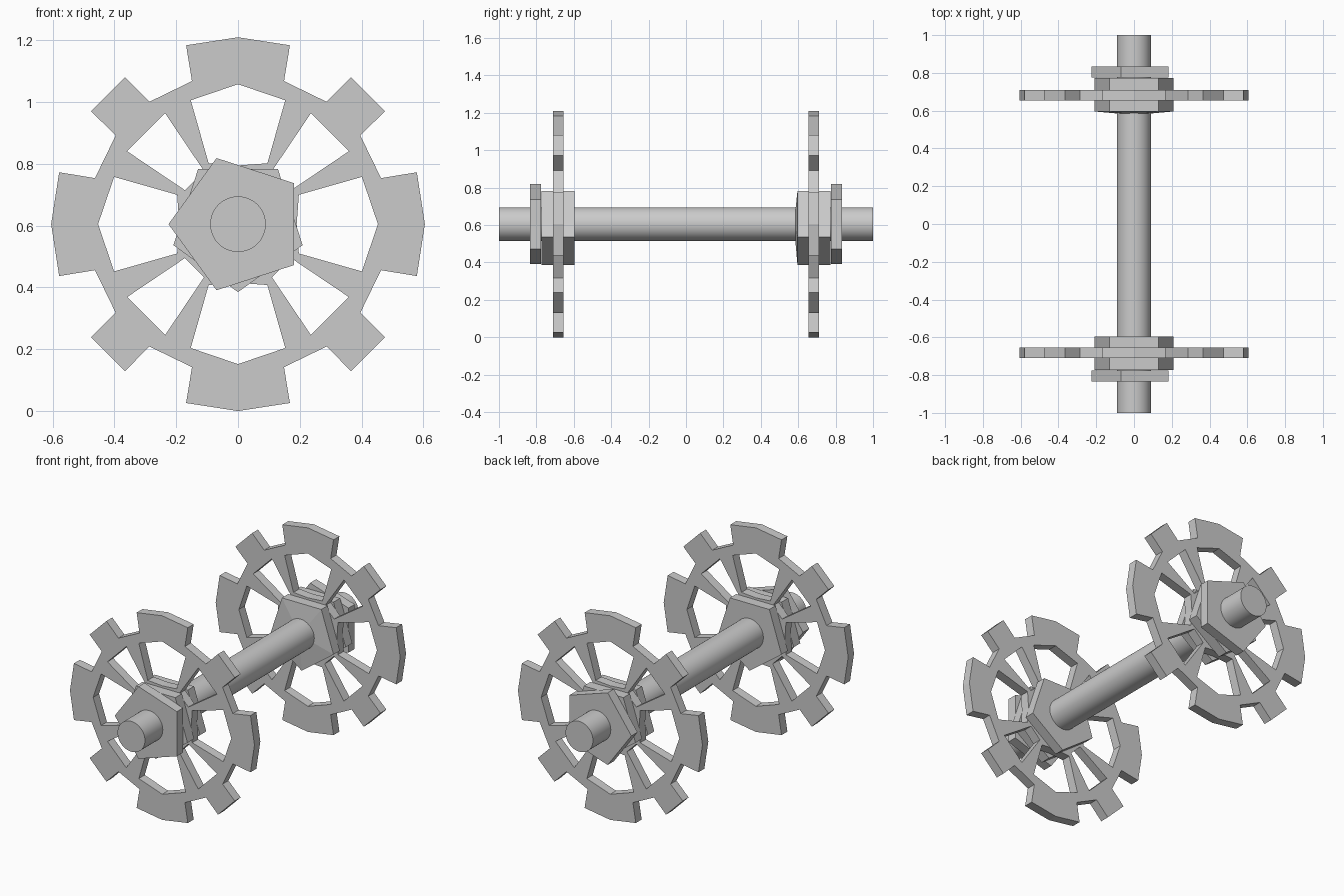
import bpy, bmesh, math
from mathutils import Matrix, Vector

HUB_Z = 0.605

cube = bpy.data.objects.get("Cube")
if cube:
    bpy.data.objects.remove(cube, do_unlink=True)

steel = bpy.data.materials.new("plain grey")
steel.use_nodes = True
GREY = (0.6, 0.6, 0.6, 1)
steel.diffuse_color = GREY
steel.node_tree.nodes["Principled BSDF"].inputs["Base Color"].default_value = GREY


def finish(bm, name):
    """Turn a bmesh into a grey object."""
    bmesh.ops.recalc_face_normals(bm, faces=bm.faces)
    mesh = bpy.data.meshes.new(name)
    bm.to_mesh(mesh)
    bm.free()
    mesh.materials.append(steel)
    obj = bpy.data.objects.new(name, mesh)
    bpy.context.collection.objects.link(obj)
    return obj


def turn(points, quarter):
    """Rotate 2D points by quarter turns."""
    rot = Matrix.Rotation(quarter * math.pi / 2, 2)
    return [rot @ Vector(p) for p in points]


def prism(loops, y0, y1, name):
    """Fill closed outlines in the XZ plane, holes included, and extrude along Y."""
    bm = bmesh.new()
    for loop in loops:
        verts = [bm.verts.new((p[0], y0, p[1] + HUB_Z)) for p in loop]
        for a, b in zip(verts, verts[1:] + verts[:1]):
            bm.edges.new((a, b))
    bmesh.ops.triangle_fill(bm, use_beauty=True, edges=bm.edges[:], normal=(0, -1, 0))
    ext = bmesh.ops.extrude_face_region(bm, geom=bm.faces[:], use_keep_orig=True)
    top = [g for g in ext["geom"] if isinstance(g, bmesh.types.BMVert)]
    bmesh.ops.translate(bm, verts=top, vec=(0, y1 - y0, 0))
    return finish(bm, name)


def pentagon(start, radius):
    return [(radius * math.cos(math.radians(start + 72 * i)),
             radius * math.sin(math.radians(start + 72 * i))) for i in range(5)]


# Wheel outline: one quarter, going clockwise from the top broad tooth
eighth = [(0.168, 0.579), (0.149, 0.463), (0.287, 0.396), (0.366, 0.476)]
quarter = [(0, 0.605)] + eighth + [(y, x) for x, y in reversed(eighth)]
outline = [p for q in range(4) for p in turn(quarter, -q)]

# Openings between the tapered spokes
broad_hole = [(0, 0.453), (0.153, 0.401), (0.095, 0.197),
              (0, 0.19), (-0.095, 0.197), (-0.153, 0.401)]
slanted_hole = [(0.236, 0.359), (0.359, 0.236), (0.172, 0.11), (0.11, 0.172)]
wheel_loops = [outline] + [turn(h, q) for h in (broad_hole, slanted_hole) for q in range(4)]

# Wheels with their pentagonal plates, at the front and back
for side, name in ((-1, "front"), (1, "back")):
    prism(wheel_loops, side * 0.655, side * 0.71, name + "_wheel")
    prism([pentagon(-90, 0.22)], side * 0.71, side * 0.772, name + "_outer_plate")
    prism([pentagon(180, 0.225)], side * 0.775, side * 0.833, name + "_end_nut")
    inner = prism([pentagon(-90, 0.22)], side * 0.655, side * 0.596, name + "_inner_plate")
    # The back inner plate has a shallow peaked face
    if side > 0:
        bm = bmesh.new()
        bm.from_mesh(inner.data)
        cap = [f for f in bm.faces if all(v.co.y < 0.6 for v in f.verts)]
        merged = bmesh.ops.dissolve_faces(bm, faces=cap)["region"]
        poked = bmesh.ops.poke(bm, faces=merged)
        for v in poked["verts"]:
            v.co.y = 0.577
        bm.to_mesh(inner.data)
        bm.free()

# Axle
bm = bmesh.new()
bmesh.ops.create_cone(bm, cap_ends=True, segments=48, radius1=0.09, radius2=0.09, depth=2)
bmesh.ops.transform(bm, verts=bm.verts,
                    matrix=Matrix.Translation((0, 0, HUB_Z)) @ Matrix.Rotation(math.pi / 2, 4, 'X'))
axle = finish(bm, "axle")
bpy.ops.object.select_all(action='DESELECT')
axle.select_set(True)
bpy.context.view_layer.objects.active = axle
bpy.ops.object.shade_smooth_by_angle(angle=math.radians(30))
